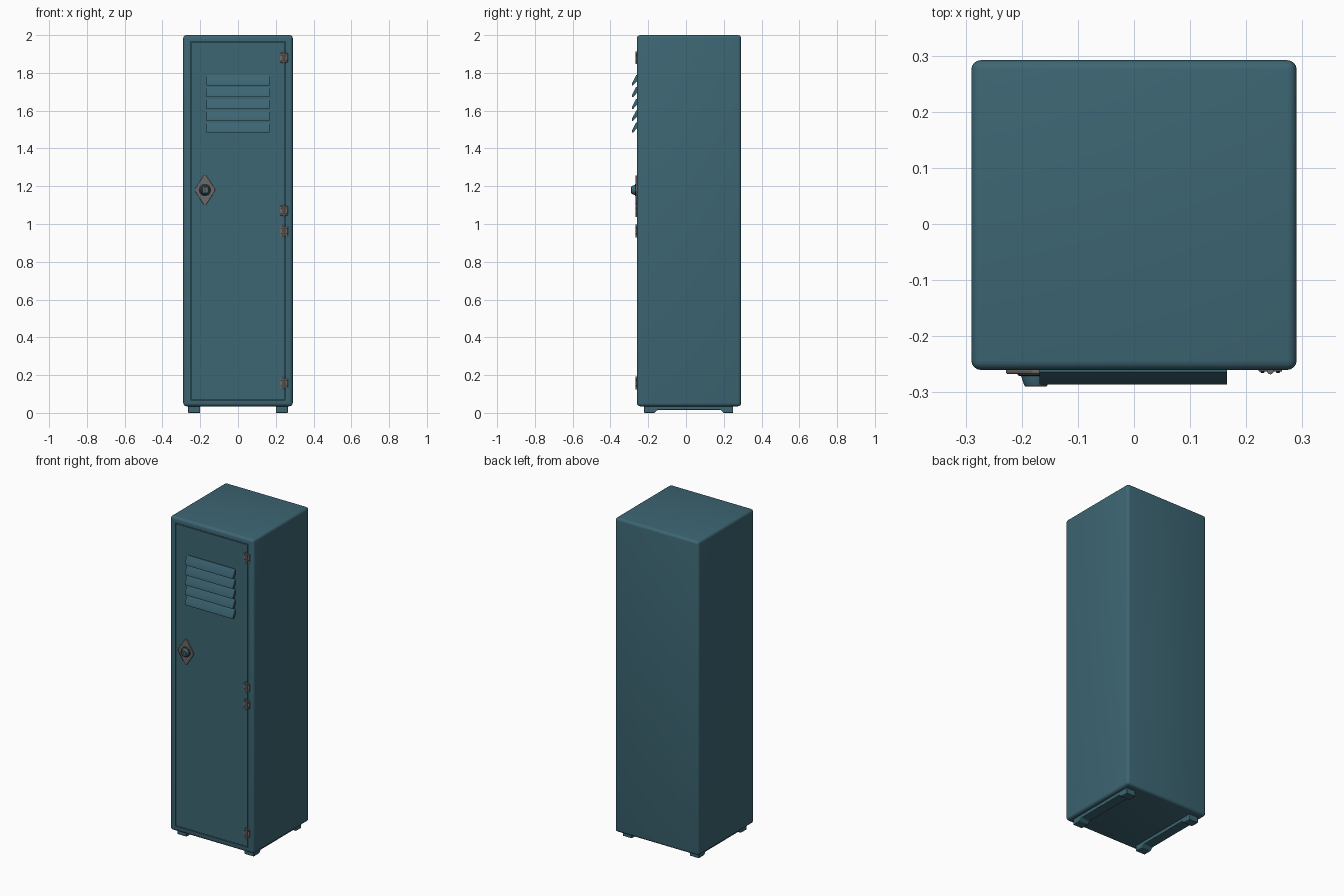
import bpy, bmesh, math
from mathutils import Matrix, Vector

if "Cube" in bpy.data.objects:
    bpy.data.objects.remove(bpy.data.objects["Cube"])


def mat(name, rgb):
    m = bpy.data.materials.new(name)
    m.diffuse_color = (*rgb, 1)
    m.use_nodes = True
    m.node_tree.nodes["Principled BSDF"].inputs["Base Color"].default_value = m.diffuse_color
    return m


TEAL = mat("teal paint", (0.046, 0.132, 0.172))
METAL = mat("worn grey metal", (0.15, 0.14, 0.13))
DARK = mat("dark steel", (0.03, 0.04, 0.045))
FRONT = -0.26


def finish(bm, name, material, bevel=0.0, segs=2):
    bmesh.ops.recalc_face_normals(bm, faces=bm.faces)
    me = bpy.data.meshes.new(name)
    bm.to_mesh(me)
    bm.free()
    ob = bpy.data.objects.new(name, me)
    bpy.context.collection.objects.link(ob)
    me.materials.append(material)
    if bevel:
        b = ob.modifiers.new("bevel", 'BEVEL')
        b.width, b.segments, b.limit_method = bevel, segs, 'ANGLE'
    bpy.ops.object.select_all(action='DESELECT')
    ob.select_set(True)
    bpy.context.view_layer.objects.active = ob
    bpy.ops.object.shade_smooth_by_angle(angle=math.radians(35))
    return ob


def box_bm(lo, hi):
    bm = bmesh.new()
    lo, hi = Vector(lo), Vector(hi)
    m = Matrix.Translation((lo + hi) / 2) @ Matrix.Diagonal((*(hi - lo), 1))
    bmesh.ops.create_cube(bm, size=1, matrix=m)
    return bm


def prism(name, pts, x0, x1, material, bevel=0.0):
    """Extrude a (y, z) outline from x0 to x1."""
    bm = bmesh.new()
    f = bm.faces.new([bm.verts.new((x0, y, z)) for y, z in pts])
    r = bmesh.ops.extrude_face_region(bm, geom=[f])
    vs = [v for v in r["geom"] if isinstance(v, bmesh.types.BMVert)]
    bmesh.ops.translate(bm, vec=(x1 - x0, 0, 0), verts=vs)
    return finish(bm, name, material, bevel)


def turned(name, x, z, prof, sides, material):
    """Turn a (radius, y) profile around an axis along y."""
    bm = bmesh.new()
    rings = [[bm.verts.new((x + r * math.cos(2 * math.pi * i / sides), y,
                            z + r * math.sin(2 * math.pi * i / sides)))
              for i in range(sides)] for r, y in prof]
    for a, b in zip(rings, rings[1:]):
        for i in range(sides):
            j = (i + 1) % sides
            bm.faces.new((a[i], a[j], b[j], b[i]))
    bm.faces.new(rings[0])
    bm.faces.new(rings[-1])
    return finish(bm, name, material)


# Cabinet with rounded edges and a door seam cut into the front
bm = box_bm((-0.29, FRONT, 0.035), (0.29, 0.292, 2.0))
bmesh.ops.bevel(bm, geom=bm.edges[:], offset=0.017, segments=4,
                profile=0.5, affect='EDGES')
bm.normal_update()
door = max((f for f in bm.faces if f.normal.y < -0.99), key=lambda f: f.calc_area())
for grow, depth in ((0.0, 0.0), (0.0, 0.008), (0.004, 0.008), (0.004, 0.0)):
    bmesh.ops.inset_individual(bm, faces=[door], thickness=0.001)
    for v in door.verts:
        v.co = (math.copysign(0.252 - grow, v.co.x), FRONT + depth,
                1.965 - grow if v.co.z > 1 else 0.068 + grow)
finish(bm, "locker_cabinet", TEAL)

# Skids with a foot at each end
skid = [(-0.222, 0.037), (-0.222, 0), (-0.167, 0), (-0.15, 0.016),
        (0.182, 0.016), (0.198, 0), (0.25, 0), (0.25, 0.037)]
for side, c in (("left", -0.232), ("right", 0.232)):
    prism(side + "_skid", skid, c - 0.032, c + 0.032, TEAL, 0.003)

# Vent louvers
for i in range(5):
    z = 1.788 - 0.0625 * i
    prism(f"vent_louver_{i + 1}",
          [(FRONT + 0.002, z), (FRONT - 0.004, z), (FRONT - 0.026, z - 0.043),
           (FRONT - 0.026, z - 0.054), (FRONT - 0.02, z - 0.054),
           (FRONT + 0.002, z - 0.03)], -0.168, 0.166, TEAL)

# Diamond lock plate
LX, LZ = -0.175, 1.18
bm = bmesh.new()
f = bm.faces.new([bm.verts.new((LX + a, FRONT + 0.001, LZ + b)) for a, b in (
    (0.053, 0.006), (0.006, 0.078), (-0.006, 0.078), (-0.053, 0.006),
    (-0.053, -0.006), (-0.006, -0.078), (0.006, -0.078), (0.053, -0.006))])
r = bmesh.ops.extrude_face_region(bm, geom=[f])
bmesh.ops.translate(bm, vec=(0, -0.008, 0),
                    verts=[v for v in r["geom"] if isinstance(v, bmesh.types.BMVert)])
finish(bm, "lock_plate", METAL, 0.002)

# Knob, its dark collar and the key cylinder
turned("lock_collar", LX, LZ, [(0.033, FRONT), (0.033, -0.269), (0.029, -0.271)], 24, DARK)
turned("lock_knob", LX, LZ, [(0.026, FRONT), (0.026, -0.272), (0.02, -0.289),
                             (0.015, -0.29), (0.014, -0.286)], 24, TEAL)
turned("key_cylinder", LX, LZ, [(0.012, -0.28), (0.012, -0.288)], 16, METAL)
finish(box_bm((LX - 0.002, -0.2886, LZ - 0.008), (LX + 0.002, -0.28, LZ + 0.008)),
       "key_slot", DARK)

# Hinges: two leaves, a pin barrel and screws
HX = 0.243
for i, z in enumerate((1.88, 1.07, 0.963, 0.158), 1):
    for side, s in (("left", -1), ("right", 1)):
        a, b = sorted((HX + s * 0.003, HX + s * 0.021))
        finish(box_bm((a, FRONT - 0.003, z - 0.024), (b, FRONT + 0.001, z + 0.024)),
               f"hinge_{i}_{side}_leaf", METAL, 0.001, 1)
        for k in (-0.014, 0.014):
            turned(f"hinge_{i}_screw", HX + s * 0.014, z + k,
                   [(0.0035, FRONT), (0.0035, -0.2645), (0.002, -0.2655)], 8, DARK)
    bm = bmesh.new()
    bmesh.ops.create_cone(bm, cap_ends=True, segments=12, radius1=0.006,
                          radius2=0.006, depth=0.068,
                          matrix=Matrix.Translation((HX, FRONT - 0.002, z)))
    finish(bm, f"hinge_{i}_barrel", METAL)
